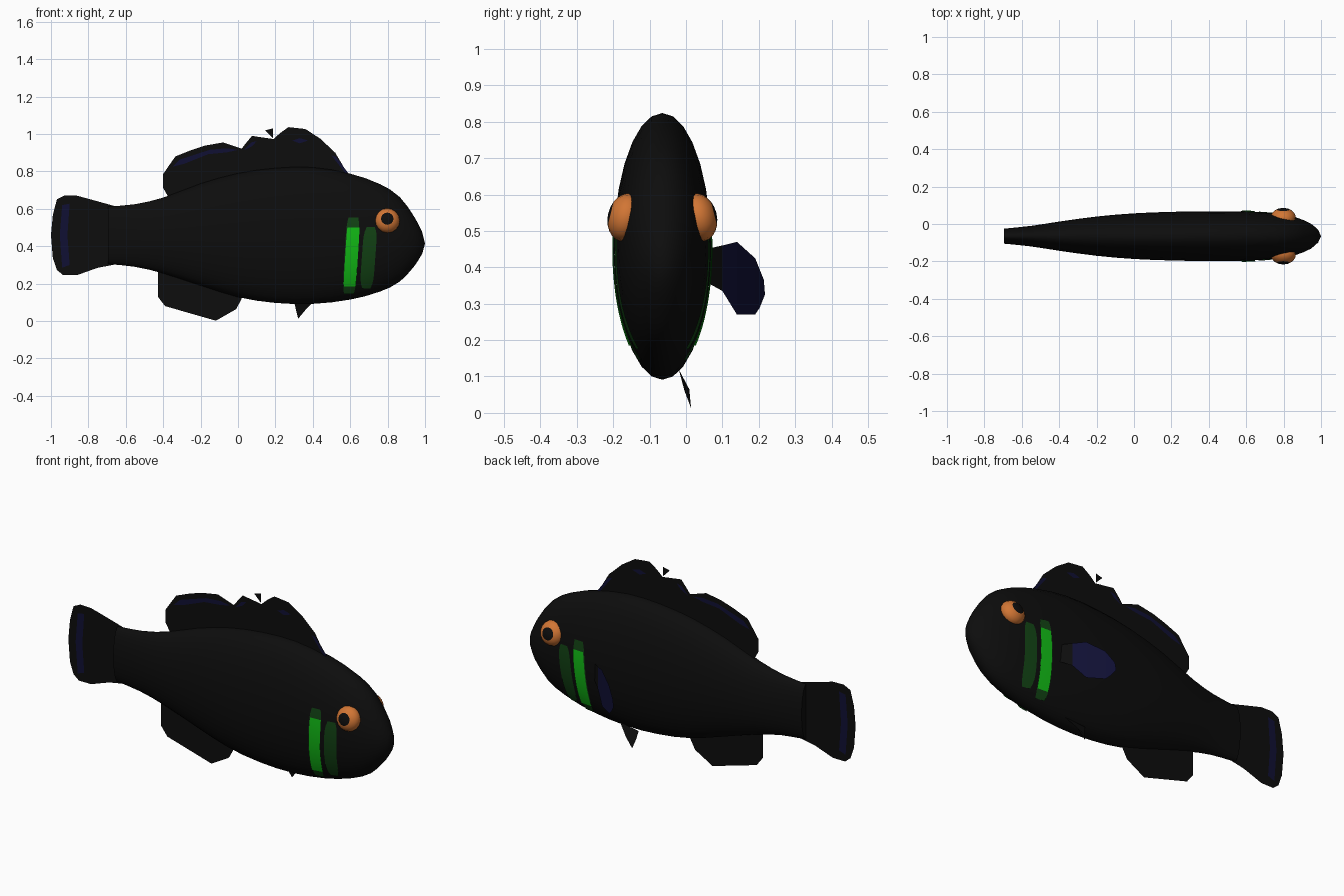
import bpy, bmesh, math
from mathutils import Matrix, Vector

if "Cube" in bpy.data.objects:
    bpy.data.objects.remove(bpy.data.objects["Cube"])

Y0 = -0.065  # centre plane of the body


def mat(name, rgb):
    m = bpy.data.materials.new(name)
    m.diffuse_color = (*rgb, 1)
    m.use_nodes = True
    m.node_tree.nodes["Principled BSDF"].inputs["Base Color"].default_value = m.diffuse_color
    return m


BLACK = mat("black skin", (0.004, 0.004, 0.004))
BLUE = mat("dark blue", (0.005, 0.005, 0.034))
GREEN = mat("bright green", (0.006, 0.50, 0.008))
DARK_GREEN = mat("dark green", (0.006, 0.055, 0.007))
ORANGE = mat("orange eye", (0.64, 0.18, 0.035))


def make(name, verts, faces, mats, smooth=False):
    me = bpy.data.meshes.new(name)
    me.from_pydata([tuple(v) for v in verts], [], faces)
    for m in mats:
        me.materials.append(m)
    ob = bpy.data.objects.new(name, me)
    bpy.context.collection.objects.link(ob)
    if smooth:
        for p in me.polygons:
            p.use_smooth = True
    return ob


# Body stations: x, bottom z, top z, half width
ST = [(-0.695, 0.305, 0.612, 0.04), (-0.55, 0.29, 0.625, 0.055), (-0.4, 0.255, 0.66, 0.078),
      (-0.2, 0.19, 0.735, 0.105), (0.0, 0.128, 0.79, 0.122), (0.2, 0.097, 0.818, 0.13),
      (0.4, 0.092, 0.822, 0.133), (0.6, 0.115, 0.788, 0.131), (0.76, 0.158, 0.732, 0.12),
      (0.866, 0.212, 0.662, 0.1), (0.946, 0.298, 0.552, 0.067), (0.985, 0.36, 0.475, 0.033)]


def section(x):
    """Smoothly interpolated (bottom, top, half width) at x."""
    i = max(k for k in range(len(ST) - 1) if ST[k][0] <= x + 1e-9)
    p = [ST[min(max(k, 0), len(ST) - 1)] for k in (i - 1, i, i + 1, i + 2)]
    h = p[2][0] - p[1][0]
    t = (x - p[1][0]) / h
    out = []
    for c in (1, 2, 3):
        m0 = (p[2][c] - p[0][c]) / (p[2][0] - p[0][0]) * h
        m1 = (p[3][c] - p[1][c]) / (p[3][0] - p[1][0]) * h
        out.append((2*t**3 - 3*t*t + 1) * p[1][c] + (t**3 - 2*t*t + t) * m0
                   + (3*t*t - 2*t**3) * p[2][c] + (t**3 - t*t) * m1)
    return out


# Body: elliptical rings lofted from tail root to nose
N = 28
xs = []
for a, b in zip(ST, ST[1:]):
    xs += [a[0], (a[0] + b[0]) / 2]
xs.append(ST[-1][0])
verts, faces = [], []
for x in xs:
    lo, hi, w = section(x)
    for k in range(N):
        a = 2 * math.pi * k / N
        verts.append((x, Y0 + w * math.cos(a), (lo + hi) / 2 + (hi - lo) / 2 * math.sin(a)))
for r in range(len(xs) - 1):
    for k in range(N):
        k2 = (k + 1) % N
        faces.append((r*N + k, r*N + k2, (r+1)*N + k2, (r+1)*N + k))
verts.append((1.0, Y0, 0.415))
last = (len(xs) - 1) * N
faces += [(last + k, last + (k + 1) % N, len(verts) - 1) for k in range(N)]
faces.append(tuple(reversed(range(N))))
make("body", verts, faces, [BLACK], True)
bpy.context.view_layer.objects.active = bpy.data.objects["body"]
bpy.data.objects["body"].select_set(True)
bpy.ops.object.shade_smooth_by_angle(angle=math.radians(50))


# Flat fins in the centre plane, outlines as (x, z)
def flat(name, pts, m, y=Y0):
    return make(name, [(x, y, z) for x, z in pts], [tuple(range(len(pts)))], [m])


def marking(name, pts):
    for side, s in (("left", 1), ("right", -1)):
        flat(f"{name}_{side}", pts, BLUE, Y0 + s * 0.003)


flat("dorsal_fin_front", [(0.6, 0.76), (0.585, 0.79), (0.52, 0.9), (0.44, 0.975), (0.36, 1.027),
                          (0.27, 1.037), (0.225, 1.005), (0.19, 0.973), (0.075, 0.99),
                          (0.043, 0.952), (0.02, 0.922), (0.02, 0.72), (0.4, 0.74)], BLACK)
flat("dorsal_fin_rear", [(0.02, 0.922), (-0.08, 0.955), (-0.176, 0.938), (-0.25, 0.914),
                         (-0.335, 0.88), (-0.37, 0.83), (-0.402, 0.783), (-0.402, 0.715),
                         (-0.37, 0.66), (-0.2, 0.65), (0.02, 0.72)], BLACK)
flat("dorsal_spine_tip", [(0.145, 1.02), (0.187, 1.03), (0.187, 0.978)], BLACK)
flat("anal_fin", [(-0.428, 0.262), (-0.428, 0.13), (-0.39, 0.08), (-0.118, 0.002), (-0.01, 0.064),
                  (0.02, 0.12), (0.0, 0.25), (-0.35, 0.32)], BLACK)
flat("tail_fin", [(-0.66, 0.615), (-0.75, 0.64), (-0.86, 0.67), (-0.925, 0.672), (-0.968, 0.652),
                  (-0.99, 0.567), (-1.0, 0.46), (-0.99, 0.337), (-0.968, 0.273), (-0.935, 0.246),
                  (-0.86, 0.246), (-0.75, 0.285), (-0.66, 0.302)], BLACK)
marking("tail_band", [(-0.94, 0.62), (-0.9, 0.628), (-0.912, 0.46), (-0.9, 0.3), (-0.94, 0.285),
                      (-0.953, 0.46)])
marking("rear_dorsal_band", [(-0.35, 0.825), (-0.31, 0.864), (-0.15, 0.916), (-0.06, 0.924),
                             (0.0, 0.915), (-0.06, 0.902), (-0.16, 0.892), (-0.29, 0.84)])
marking("middle_dorsal_band", [(0.03, 0.912), (0.07, 0.955), (0.1, 0.962), (0.075, 0.935)])
marking("front_dorsal_spot", [(0.29, 0.965), (0.33, 0.978), (0.375, 0.965), (0.33, 0.95)])
marking("lower_dorsal_band", [(0.5, 0.885), (0.525, 0.878), (0.59, 0.79), (0.575, 0.79)])

# Pectoral fin, swept back from the left flank; black root, blue blade
def swept(y, z):
    return (0.51 - (y - 0.07) * 1.47 + 0.012 * math.sin((y - 0.07) * 21), y, z)


root = [(0.055, 0.45), (0.1, 0.46), (0.1, 0.335), (0.055, 0.36)]
blade = [(0.1, 0.46), (0.14, 0.47), (0.19, 0.425), (0.214, 0.365), (0.217, 0.325),
         (0.203, 0.29), (0.19, 0.27), (0.14, 0.27), (0.1, 0.335)]
make("pectoral_fin_root", [swept(*p) for p in root], [(0, 1, 2, 3)], [BLACK])
make("pectoral_fin_blade", [swept(*p) for p in blade],
     [(0, 1, 7, 8), (1, 2, 6, 7), (2, 3, 4, 5, 6)], [BLUE])

# Pelvic fin under the belly
make("pelvic_fin", [(0.42, -0.02, 0.12), (0.30, -0.012, 0.105), (0.31, -0.004, 0.06),
                    (0.322, 0.014, 0.013), (0.365, 0.009, 0.065)],
     [(0, 1, 2, 4), (2, 3, 4)], [BLACK])


# Gill stripes: thin plates that follow the flank, leaning with height
def stripe(name, s, x_lo, x_hi, width, z0, z1, m, lift, taper):
    v, f = [], []
    rows, cols = 14, 5
    for r in range(rows + 1):
        t = r / rows
        z = z0 + (z1 - z0) * t
        k = 1 - taper * abs(2 * t - 1) ** 6
        for c in range(cols + 1):
            x = x_lo + (x_hi - x_lo) * t + width * k * (c / cols - 0.5)
            lo, hi, w = section(x)
            u = (z - (lo + hi) / 2) / ((hi - lo) / 2 * (1 + lift))
            v.append((x, Y0 + s * w * (1 + lift) * math.sqrt(max(0, 1 - u * u)), z))
    for r in range(rows):
        for c in range(cols):
            a = r * (cols + 1) + c
            q = (a, a + 1, a + cols + 2, a + cols + 1)
            f.append(q if s < 0 else q[::-1])
    make(name, v, f, [m], True)


for side, s in (("left", 1), ("right", -1)):
    stripe(f"gill_stripe_edge_{side}", s, 0.593, 0.617, 0.07, 0.145, 0.553, DARK_GREEN, 0.025, 0.25)
    stripe(f"gill_stripe_{side}", s, 0.597, 0.617, 0.068, 0.185, 0.5, GREEN, 0.045, 0.05)
    stripe(f"cheek_stripe_{side}", s, 0.686, 0.71, 0.072, 0.175, 0.503, DARK_GREEN, 0.025, 0.4)

    # Bulging eye, tilted slightly upward, with the polar faces as pupil
    bm = bmesh.new()
    bmesh.ops.create_uvsphere(bm, u_segments=16, v_segments=12, radius=1)
    for face in bm.faces:
        face.smooth = True
        face.material_index = 1 if face.calc_center_median().normalized().z > 0.87 else 0
    tilt = Matrix.Rotation(-s * math.radians(76), 4, 'X')
    bm.transform(Matrix.Translation(Vector((0.798, Y0 + s * 0.1, 0.537)))
                 @ tilt @ Matrix.Diagonal((0.067, 0.067, 0.05, 1)))
    eye = make(f"eye_{side}", [], [], [ORANGE, BLACK])
    bm.to_mesh(eye.data)
    bm.free()
